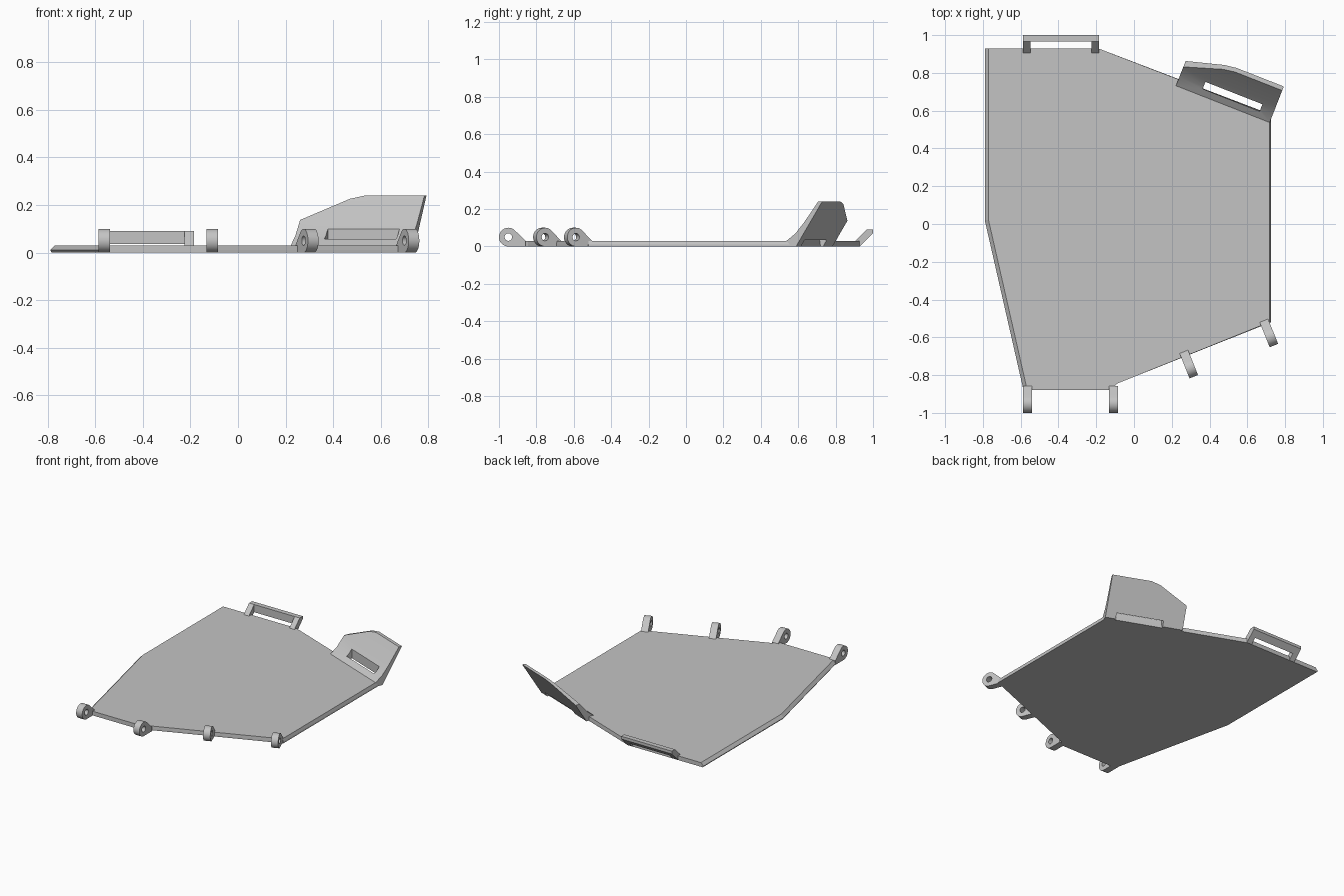
import bpy, bmesh, math
from mathutils import Matrix, Vector

cube = bpy.data.objects.get("Cube")
if cube:
    bpy.data.objects.remove(cube)

grey = bpy.data.materials.new("plain_grey")
grey.use_nodes = True
grey.diffuse_color = (0.55, 0.55, 0.55, 1)
grey.node_tree.nodes["Principled BSDF"].inputs["Base Color"].default_value = grey.diffuse_color


def finish(name, bm, matrix=Matrix()):
    """Turn a bmesh into a named grey object."""
    bmesh.ops.recalc_face_normals(bm, faces=bm.faces)
    mesh = bpy.data.meshes.new(name)
    bm.to_mesh(mesh)
    bm.free()
    mesh.materials.append(grey)
    obj = bpy.data.objects.new(name, mesh)
    obj.matrix_world = matrix
    bpy.context.collection.objects.link(obj)
    return obj


def loft(rings):
    """Closed solid through matching rings of points."""
    bm = bmesh.new()
    loops = [[bm.verts.new(p) for p in ring] for ring in rings]
    for a, b in zip(loops, loops[1:]):
        for i in range(len(a)):
            j = (i + 1) % len(a)
            bm.faces.new((a[i], a[j], b[j], b[i]))
    bm.faces.new(loops[0])
    bm.faces.new(loops[-1])
    return bm


def prism(profile, x0, x1):
    """Extrude a (y, z) profile along x."""
    return loft([[(x, y, z) for y, z in profile] for x in (x0, x1)])


def cut(obj, cutter):
    """Subtract a cutter, then delete it."""
    cutter.hide_render = True
    bpy.context.view_layer.update()
    mod = obj.modifiers.new("cut", 'BOOLEAN')
    mod.object = cutter
    mod.solver = 'EXACT'
    bpy.context.view_layer.objects.active = obj
    bpy.ops.object.modifier_apply(modifier=mod.name)
    bpy.data.objects.remove(cutter)


def frame(x, y, along, out):
    """Local x runs along an edge, local y points outward."""
    m = Matrix.Identity(4)
    m.col[0][:2] = Vector(along).normalized()
    m.col[1][:2] = Vector(out).normalized()
    m.translation = (x, y, 0)
    return m


# Base plate: left edges come to a blunt bevel, right edge leans slightly
outline = [(-0.79, 0.93), (-0.19, 0.93), (0.725, 0.58), (0.725, -0.52),
           (-0.09, -0.845), (-0.12, -0.88), (-0.585, -0.88), (-0.79, 0.02)]


def plate_ring(z, left, right):
    ring = []
    for i, (x, y) in enumerate(outline):
        shift = left if i in (0, 6, 7) else -right if i in (2, 3) else 0
        ring.append((x + shift, y, z))
    return ring


finish("base_plate", loft([plate_ring(0, 0.006, 0), plate_ring(0.01, 0, 0),
                           plate_ring(0.03, 0.02, 0.008)]))

# Hinge lugs along the two front edges
R = 0.05
lug = [(R * math.cos(a), R + R * math.sin(a))
       for a in (math.radians(-90 + 225 * i / 30) for i in range(31))]
lug += [(-0.092, 0.03), (-0.092, 0)]
hole = [(0.02 * math.cos(i * math.pi / 12), R + 0.02 * math.sin(i * math.pi / 12))
        for i in range(24)]
straight, slanted = ((1, 0), (0, -1)), ((0.928, 0.372), (0.372, -0.928))
places = [("right_outer", -0.563, -0.95, straight), ("right_inner", -0.108, -0.95, straight),
          ("left_inner", 0.298, -0.762, slanted), ("left_outer", 0.722, -0.597, slanted)]
for label, x, y, axes in places:
    m = frame(x, y, *axes)
    obj = finish(label + "_hinge_lug", prism(lug, -0.024, 0.024), m)
    cut(obj, finish("hole_cutter", prism(hole, -0.1, 0.1), m))
    bpy.ops.object.select_all(action='DESELECT')
    obj.select_set(True)
    bpy.context.view_layer.objects.active = obj
    bpy.ops.object.shade_smooth_by_angle(angle=math.radians(30))

# Strap loop at the back: raked bracket with a slot between its two legs
bracket = [(0.905, 0), (0.905, 0.03), (0.965, 0.09), (1, 0.09), (1, 0.07), (0.93, 0)]
loop = finish("back_strap_loop", prism(bracket, -0.588, -0.185))
slot = [(0.8, -0.1), (0.965, -0.1), (0.965, 0.2), (0.8, 0.2)]
cut(loop, finish("slot_cutter", prism(slot, -0.547, -0.225)))

# Raised flap on the slanted back edge, leaning outward
flap_frame = frame(0.222, 0.732, (0.93, -0.365), (0.365, 0.93))
section = [(0, 0), (0, 0.03), (0.05, 0.068), (0.1, 0.127), (0.182, 0.24),
           (0.205, 0.24), (0.055, 0)]
bm = prism(section, 0, 0.533)
# Trim the upper corner with two sloping cuts
for (s0, z0), (s1, z1) in (((0, 0.137), (0.2, 0.226)), ((0.2, 0.226), (0.265, 0.24))):
    res = bmesh.ops.bisect_plane(bm, geom=bm.verts[:] + bm.edges[:] + bm.faces[:],
                                 plane_co=(s0, 0, z0), plane_no=(z0 - z1, 0, s1 - s0),
                                 clear_outer=True)
    rim = [e for e in res["geom_cut"] if isinstance(e, bmesh.types.BMEdge)]
    bmesh.ops.holes_fill(bm, edges=rim, sides=0)
flap = finish("back_flap", bm, flap_frame)
opening = [(0.036, -0.1), (0.076, -0.1), (0.076, 0.4), (0.036, 0.4)]
cut(flap, finish("opening_cutter", prism(opening, 0.138, 0.462), flap_frame))
bpy.ops.object.select_all(action='DESELECT')
flap.select_set(True)
bpy.ops.object.shade_smooth_by_angle(angle=math.radians(20))
